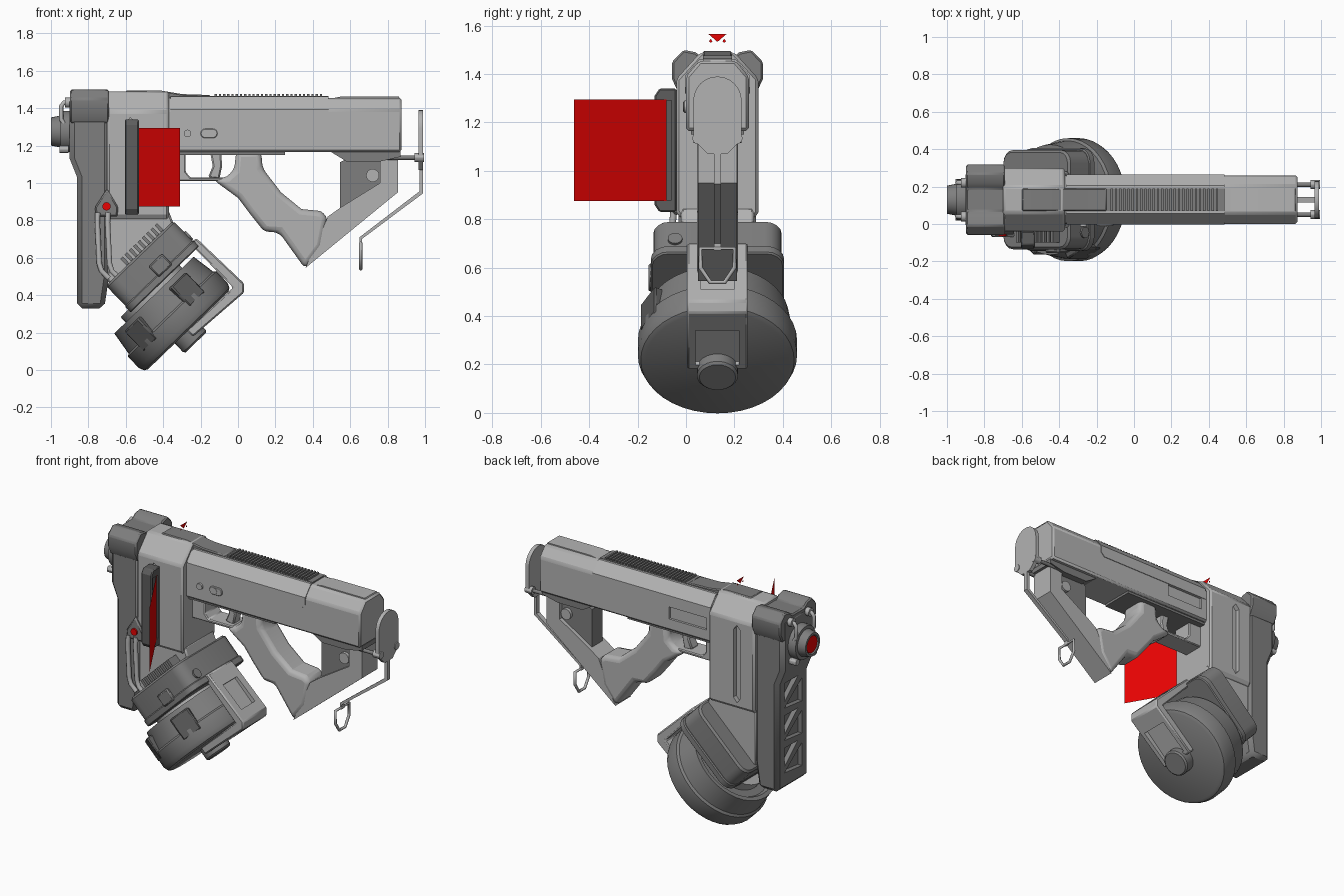
import bpy, bmesh, math
from mathutils import Matrix

if "Cube" in bpy.data.objects:
    bpy.data.objects.remove(bpy.data.objects["Cube"])

CY = 0.13                                   # symmetry plane of the tool
TILT = Matrix.Rotation(math.radians(-44), 4, 'Y')   # magazine frame
ID = Matrix.Identity(4)


def paint(name, r, g, b):
    m = bpy.data.materials.new(name)
    m.diffuse_color = (r, g, b, 1)
    m.use_nodes = True
    m.node_tree.nodes["Principled BSDF"].inputs["Base Color"].default_value = m.diffuse_color
    return m


red = paint("red_glow", .8, .001, .001)
light, mid, dark = paint("light_grey", .45, .45, .45), paint("mid_grey", .21, .21, .21), paint("dark_grey", .11, .11, .11)


def finish(name, bm, M=ID, bevel=0, mat=light, seg=1):
    bmesh.ops.recalc_face_normals(bm, faces=bm.faces)
    bm.transform(M)
    me = bpy.data.meshes.new(name)
    bm.to_mesh(me)
    bm.free()
    ob = bpy.data.objects.new(name, me)
    bpy.context.collection.objects.link(ob)
    if bevel:
        b = ob.modifiers.new("bevel", 'BEVEL')
        b.width, b.segments, b.limit_method, b.angle_limit = bevel, seg, 'ANGLE', 0.6
    me.materials.append(mat)
    return ob


def extrude(name, pts, axis, a, b, M=ID, **kw):
    """Extrude a 2D outline along one axis from a to b."""
    put = {'x': lambda p, t: (t, p[0], p[1]), 'y': lambda p, t: (p[0], t, p[1]),
           'z': lambda p, t: (p[0], p[1], t)}[axis]
    bm = bmesh.new()
    lo = [bm.verts.new(put(p, a)) for p in pts]
    hi = [bm.verts.new(put(p, b)) for p in pts]
    bm.faces.new(lo)
    bm.faces.new(hi)
    for i in range(len(pts)):
        j = (i + 1) % len(pts)
        bm.faces.new((lo[i], lo[j], hi[j], hi[i]))
    return finish(name, bm, M, **kw)


def sheet(name, pts):
    """One flat glowing face."""
    bm = bmesh.new()
    bm.faces.new([bm.verts.new(p) for p in pts])
    return finish(name, bm, mat=red)


def box(name, x0, x1, y0, y1, z0, z1, M=ID, **kw):
    return extrude(name, [(x0, z0), (x1, z0), (x1, z1), (x0, z1)], 'y', y0, y1, M, **kw)


def lathe(name, prof, M, n=32, **kw):
    """Revolve (radius, height) points round local z."""
    bm = bmesh.new()
    rings = [[bm.verts.new((r * math.cos(2 * math.pi * k / n), r * math.sin(2 * math.pi * k / n), h))
              for k in range(n)] for r, h in prof]
    for A, B in zip(rings, rings[1:]):
        for k in range(n):
            bm.faces.new((A[k], A[(k + 1) % n], B[(k + 1) % n], B[k]))
    bm.faces.new(rings[0])
    bm.faces.new(rings[-1])
    return finish(name, bm, M, **kw)


def disc(name, axis, x, y, z, r, h, n=20, **kw):
    R = Matrix.Rotation(math.pi / 2, 4, 'Y' if axis == 'x' else 'X')
    return lathe(name, [(r, -h / 2), (r, h / 2)], Matrix.Translation((x, y, z)) @ R, n, **kw)


def tube(name, pts, r, cyclic=False, mat=light):
    cu = bpy.data.curves.new(name, 'CURVE')
    cu.dimensions, cu.bevel_depth, cu.bevel_resolution, cu.use_fill_caps = '3D', r, 2, True
    sp = cu.splines.new('POLY')
    sp.points.add(len(pts) - 1)
    for p, c in zip(sp.points, pts):
        p.co = (*c, 1)
    sp.use_cyclic_u = cyclic
    cu.materials.append(mat)
    bpy.context.collection.objects.link(bpy.data.objects.new(name, cu))


def cut(ob, cutter):
    m = ob.modifiers.new("cut", 'BOOLEAN')
    m.operation, m.object, m.solver = 'DIFFERENCE', cutter, 'EXACT'
    cutter.hide_render = True
    cutter.hide_set(True)


def rrect(x0, x1, y0, y1, r, n=4):
    return [(cx + r * math.cos(a), cy + r * math.sin(a))
            for q, (cx, cy) in enumerate([(x1 - r, y1 - r), (x0 + r, y1 - r), (x0 + r, y0 + r), (x1 - r, y0 + r)])
            for a in [math.pi / 2 * (q + k / n) for k in range(n + 1)]]


def mirrored(pts):
    """Complete a half section (y, z) about the symmetry plane."""
    return pts + [(2 * CY - y, z) for y, z in reversed(pts)]


# front column with triangular recesses and eared head
column = extrude("front_column", [(-.86, .33), (-.715, .33), (-.69, .5), (-.69, 1.46), (-.90, 1.46), (-.90, 1.13),
                                  (-.86, 1.03)], 'y', -.03, .29, bevel=.025, mat=mid)
for i in range(3):
    z = .42 + i * .21
    cut(column, extrude("recess_cutter", [(.04, z), (.22, z + .02), (.04, z + .15)], 'x', -.95, -.83, mat=dark))
    cut(column, extrude("recess_cutter", [(.22, z + .06), (.22, z + .18), (.08, z + .18)], 'x', -.95, -.83, mat=dark))
extrude("column_head", mirrored([(-.03, 1.32), (-.058, 1.38), (-.058, 1.45), (-.01, 1.5), (.04, 1.49), (.07, 1.465)]),
        'x', -.897, -.69, bevel=.008, mat=mid)

# muzzle with red lens and hose hooks
lathe("muzzle", [(.10, .0), (.11, .01), (.11, .09), (.105, .1), (.085, .1), (.075, .15), (.06, .15), (.055, .135)],
      Matrix.Translation((-.85, CY, 1.275)) @ Matrix.Rotation(-math.pi / 2, 4, 'Y'), mat=mid)
disc("muzzle_lens", 'x', -.99, CY, 1.275, .054, .01, mat=red)
for y in (.04, .22):
    tube("muzzle_hook", [(-.88, y, 1.43), (-.93, y, 1.43), (-.945, y, 1.41), (-.945, y, 1.34), (-.92, y, 1.30)], .012)
    disc("hook_collar", 'x', -.905, y, 1.43, .026, .04)
    disc("muzzle_foot", 'x', -.93, y, 1.18, .02, .05, 12)

# receiver with side slots
receiver = extrude("receiver", mirrored([(-.02, .8), (-.04, .83), (-.04, 1.38), (.06, 1.49)]), 'x', -.70, -.37,
                   bevel=.012)
for n, y0, y1 in (("slot_cutter_near", -.1, -.01), ("slot_cutter_far", .27, .4)):
    cut(receiver, extrude(n, [(-.60, .88), (-.575, .85), (-.55, .88), (-.55, 1.32), (-.575, 1.35), (-.60, 1.32)],
                          'y', y0, y1, mat=light))
extrude("receiver_base", [(-.70, .85), (-.70, .47), (-.64, .45), (-.34, .77), (-.37, .85)], 'y', -.02, .28, bevel=.01)
extrude("receiver_top_rail", [(-.60, 1.46), (-.60, 1.495), (-.42, 1.495), (-.30, 1.475), (-.15, 1.47), (-.13, 1.44)],
        'y', .07, .19, bevel=.006, mat=mid)

# side projector and its red screen
projector = extrude("side_projector", [(-.04, .83), (-.11, .83), (-.13, .86), (-.13, 1.31), (-.11, 1.34), (-.04, 1.34)],
                    'x', -.605, -.53, bevel=.006, mat=dark)
cut(projector, box("projector_cutter", -.55, -.5, -.115, -.06, .88, 1.29, mat=dark))
sheet("projected_screen", [(-.53, -.08, .875), (-.31, -.462, .875), (-.31, -.462, 1.295), (-.53, -.08, 1.295)])

# floating reticle
sheet("reticle_triangle", [(-.48, .093, 1.565), (-.48, .167, 1.565), (-.48, CY, 1.533)])
for y in (.102, .158):
    sheet("reticle_mark", [(-.48, y - .008, 1.535), (-.48, y, 1.545), (-.48, y + .008, 1.535), (-.48, y, 1.53)])

# slide, cover and serrations
slide = extrude("slide", mirrored([(0, 1.165), (0, 1.39), (.055, 1.455)]), 'x', -.42, .875, bevel=.012)
cut(slide, box("ejection_cutter", -.33, -.06, .245, .4, 1.24, 1.34))
extrude("slide_cover", mirrored([(-.004, 1.345), (-.004, 1.393), (.055, 1.461)]), 'x', -.36, .485)
extrude("cover_skirt", [(-.36, 1.35), (-.36, 1.32), (.46, 1.32), (.485, 1.345), (.485, 1.35)], 'y', -.004, .264)
box("slide_lower_rail", -.38, .25, .02, .24, 1.15, 1.18, mat=mid)
box("serration_bed", -.15, .485, .07, .19, 1.45, 1.464, mat=mid)
for i in range(26):
    box("serration", -.125 + i * .0225, -.113 + i * .0225, .07, .19, 1.45, 1.476, mat=mid)
extrude("rear_top_step", [(.49, 1.45), (.55, 1.462), (.86, 1.462), (.87, 1.44)], 'y', .07, .19)
extrude("safety_lever", rrect(-.20, -.11, 1.24, 1.29, .024), 'y', -.01, .01, bevel=.003)
for x in (-.27, -.165):
    disc("side_pin", 'y', x, 0, 1.265, .02, .026)

# trigger group
extrude("trigger_guard", [(-.38, 1.165), (-.38, 1.01), (-.08, 1.01), (-.08, 1.03), (-.255, 1.03), (-.28, 1.06),
                          (-.28, 1.165)], 'y', .06, .20, bevel=.006)
extrude("trigger", [(-.15, 1.17), (-.135, 1.09), (-.16, 1.03), (-.10, 1.02), (-.085, 1.09), (-.09, 1.17)],
        'y', .095, .165, bevel=.008)

# grip and rear frame
extrude("grip", [(-.01, 1.17), (-.02, 1.07), (-.06, 1.035), (-.13, 1.015), (0, .92), (.06, .84), (.14, .74), (.22, .735),
                 (.36, .54), (.45, .66), (.48, .82), (.44, .85), (.34, .86), (.23, .95), (.13, 1.08), (.125, 1.17)],
        'y', .045, .215, bevel=.03, seg=3)
extrude("rear_frame", [(.36, .545), (.855, .95), (.855, 1.17), (.76, 1.17), (.76, 1.0), (.55, .87), (.48, .82),
                       (.43, .70)], 'y', .05, .21)
extrude("frame_web", [(.545, .86), (.77, .99), (.77, 1.12), (.60, 1.14), (.545, 1.11)], 'y', .075, .185, mat=mid)
extrude("rear_underplate", [(.49, 1.17), (.58, 1.115), (.76, 1.115), (.87, 1.14), (.87, 1.17)], 'y', .03, .23, mat=mid)
disc("frame_pin", 'y', .72, CY, 1.04, .035, .15)

# butt plate, rods and sling loop
arch = [(CY - .10 * math.cos(a), 1.29 + .10 * math.sin(a)) for a in [math.pi * k / 12 for k in range(13)]]
extrude("butt_plate", arch + [(.23, 1.13), (.17, 1.07), (.09, 1.07), (.03, 1.13)], 'x', .965, .99)
for y in (.05, .21):
    tube("butt_rod", [(.60, y, 1.135), (.98, y, 1.135)], .012, mat=mid)
    disc("butt_knob", 'x', .97, y, 1.135, .024, .05, 12)
extrude("sling_strut", [(.97, 1.1), (.99, 1.1), (.99, .945), (.662, .70), (.662, .67), (.650, .67), (.650, .71),
                        (.97, .955)], 'y', .115, .145)
tube("sling_loop", [(.656, y, z) for y, z in mirrored([(.10, .54), (.06, .60), (.06, .68)])], .009, True)

# red button plate with twin cables, near side
extrude("button_plate", [(-.70, .97), (-.64, .87), (-.645, .82), (-.76, .82), (-.765, .87)], 'y', -.055, -.01,
        bevel=.008, mat=mid)
disc("red_button", 'y', -.703, -.055, .875, .022, .02, mat=red)
for dx in (0, .055):
    tube("cable", [(-.75 + dx, -.05, .84), (-.752 + dx, -.055, .79), (-.742 + dx, -.055, .57), (-.73 + dx, -.055, .53),
                   (-.69 + dx, -.055, .49)], .015)

# tilted magazine housing
extrude("magazine_housing", rrect(-.195, .305, -.135, .395, .07), 'z', .64, .815, TILT, bevel=.012, mat=mid)
extrude("housing_lip", rrect(-.2, .31, -.145, .405, .075), 'z', .62, .665, TILT, bevel=.006, mat=mid)
for i in range(9):
    box("cooling_rib", -.04 + i * .032, -.022 + i * .032, -.10, -.02, .80, .865, TILT, mat=mid)
box("housing_clip", .04, .14, -.155, -.13, .65, .73, TILT, bevel=.008, mat=mid)
lathe("housing_bolt", [(.03, 0), (.03, .015)],
      TILT @ Matrix.Translation((.30, -.045, .70)) @ Matrix.Rotation(math.pi / 2, 4, 'Y'), 16, mat=mid)

# drum with pads and knob
DRUM = TILT @ Matrix.Translation((-.045, CY, 0))
lathe("drum", [(.298, .337), (.317, .347), (.329, .375), (.329, .46), (.315, .47), (.295, .60), (.27, .60),
               (.255, .575)], DRUM, 40, mat=mid)
lathe("drum_neck", [(.21, .55), (.21, .64)], DRUM)
for a in (-128, -62):
    box("drum_pad", .27, .328, -.065, .065, .42, .57, DRUM @ Matrix.Rotation(math.radians(a), 4, 'Z'), bevel=.008,
        mat=dark)
lathe("drum_knob", [(.075, .262), (.085, .272), (.085, .35)], TILT @ Matrix.Translation((-.06, CY, 0)), 24, mat=mid)

# bracket that holds the drum
bracket = extrude("drum_bracket", [(.285, .67), (.33, .66), (.345, .31), (.31, .275), (-.05, .295), (-.05, .345),
                                   (.287, .335)], 'y', .005, .255, TILT, bevel=.008)
cut(bracket, box("bracket_cutter", .315, .4, .06, .20, .38, .56, TILT, mat=mid))
cut(bracket, box("bracket_cutter_low", -.02, .2, .04, .22, .2, .315, TILT, mat=mid))

# smooth round parts, keep hard edges
bpy.ops.object.select_all(action='DESELECT')
meshes = [o for o in bpy.data.objects if o.type == 'MESH' and not o.hide_render]
for o in meshes:
    o.select_set(True)
bpy.context.view_layer.objects.active = meshes[0]
bpy.ops.object.shade_smooth_by_angle(angle=math.radians(30))
